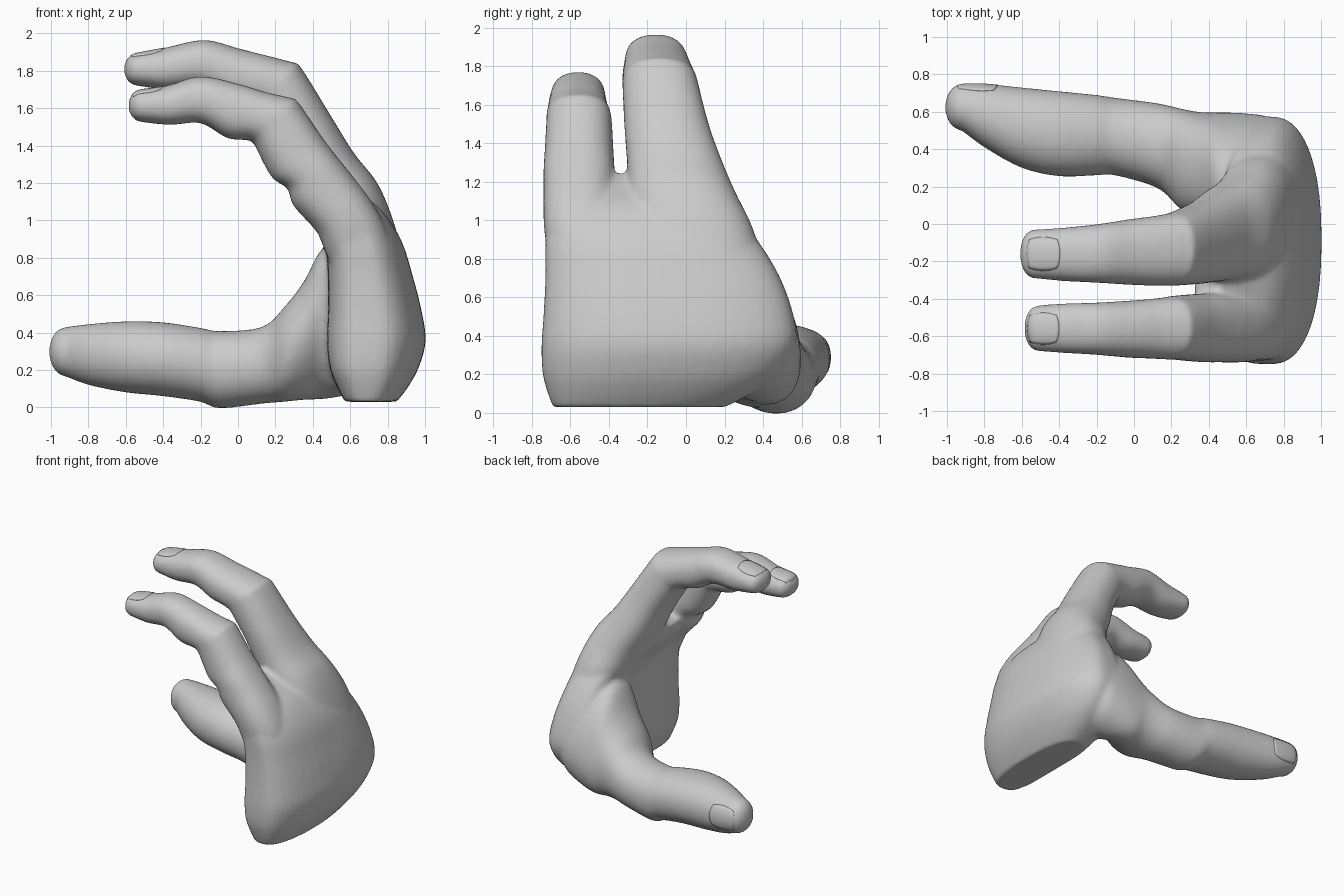
import bpy, bmesh, math
from mathutils import Vector

skin = bpy.data.materials.new("plain grey")
skin.diffuse_color = (0.6, 0.6, 0.6, 1)
SIDES = 40


def catmull(a, b, c, d, t):
    return [0.5 * (2*q + (r-p)*t + (2*p-5*q+4*r-s)*t*t + (3*q-p-3*r+s)*t**3)
            for p, q, r, s in zip(a, b, c, d)]


def loft(bm, keys, power=2.2, inner_power=None, tip=0.0, lean=0.0, steps=4):
    """Tube through sections: outer x, outer z, inner x, inner z, low y, high y."""
    n = len(keys)
    secs = []
    for i in range(n - 1):
        p = [keys[max(0, min(n-1, j))] for j in (i-1, i, i+1, i+2)]
        secs += [catmull(*p, k/steps) for k in range(steps)]
    secs.append(keys[-1])
    frames = []
    for ox, oz, ix, iz, y0, y1 in secs:
        c = Vector(((ox+ix)/2, (y0+y1)/2, (oz+iz)/2))
        a = Vector(((ox-ix)/2, 0, (oz-iz)/2))
        a.y = -lean * max(0, a.length - 0.2)
        frames.append((c, a, Vector((0, (y1-y0)/2, 0))))
    # rounded end
    if tip:
        c, a, b = frames[-1]
        d = a.cross(b).normalized()
        if d.dot(c - frames[-4][0]) < 0:
            d = -d
        for k in range(1, 7):
            ang = math.radians(k * 14)
            frames.append((c + d*tip*math.sin(ang), a*math.cos(ang), b*math.cos(ang)))
    rings = []
    for c, a, b in frames:
        ring = []
        for k in range(SIDES):
            t = 2 * math.pi * k / SIDES
            u, v = math.cos(t), math.sin(t)
            e = 2 / (inner_power if inner_power and u < 0 else power)
            u = math.copysign(abs(u) ** e, u)
            v = math.copysign(abs(v) ** e, v)
            ring.append(bm.verts.new(c + a*u + b*v))
        rings.append(ring)
    for r, s in zip(rings, rings[1:]):
        for k in range(SIDES):
            j = (k + 1) % SIDES
            bm.faces.new((r[k], r[j], s[j], s[k]))
    bm.faces.new(rings[0][::-1])
    bm.faces.new(rings[-1])


def finish(bm, name):
    bmesh.ops.recalc_face_normals(bm, faces=bm.faces)
    me = bpy.data.meshes.new(name)
    bm.to_mesh(me)
    bm.free()
    ob = bpy.data.objects.new(name, me)
    bpy.context.collection.objects.link(ob)
    me.materials.append(skin)
    for p in me.polygons:
        p.use_smooth = True
    return ob


bm = bmesh.new()

# palm, rising from the flat wrist to the web between the fingers
loft(bm, [
    (0.85, 0.03, 0.57, 0.03, -0.69, 0.20),
    (0.91, 0.11, 0.53, 0.11, -0.72, 0.36),
    (0.965, 0.21, 0.49, 0.21, -0.745, 0.49),
    (1.003, 0.35, 0.475, 0.35, -0.75, 0.57),
    (0.985, 0.50, 0.48, 0.50, -0.74, 0.56),
    (0.935, 0.70, 0.48, 0.70, -0.73, 0.49),
    (0.87, 0.90, 0.465, 0.87, -0.73, 0.38),
    (0.76, 1.06, 0.42, 0.96, -0.71, 0.27),
    (0.62, 1.16, 0.35, 1.07, -0.64, 0.16),
    (0.46, 1.25, 0.32, 1.17, -0.56, 0.06)], power=2.3, inner_power=4.0)

# little finger
loft(bm, [
    (0.85, 0.75, 0.52, 0.70, -0.70, -0.36),
    (0.795, 0.95, 0.46, 0.85, -0.73, -0.36),
    (0.715, 1.10, 0.42, 0.94, -0.74, -0.36),
    (0.61, 1.24, 0.295, 1.08, -0.74, -0.365),
    (0.53, 1.34, 0.265, 1.17, -0.74, -0.37),
    (0.45, 1.445, 0.18, 1.23, -0.735, -0.375),
    (0.32, 1.635, 0.095, 1.39, -0.725, -0.385),
    (0.28, 1.655, 0.08, 1.42, -0.725, -0.39),
    (0.15, 1.685, 0.04, 1.43, -0.72, -0.40),
    (0.00, 1.73, -0.06, 1.44, -0.715, -0.41),
    (-0.20, 1.77, -0.20, 1.52, -0.70, -0.42),
    (-0.38, 1.72, -0.36, 1.51, -0.69, -0.425),
    (-0.52, 1.70, -0.51, 1.525, -0.68, -0.435)], power=2.3, tip=0.072)

# index finger
loft(bm, [
    (0.90, 0.75, 0.52, 0.70, -0.30, 0.41),
    (0.83, 1.00, 0.44, 0.90, -0.30, 0.35),
    (0.745, 1.20, 0.38, 1.04, -0.30, 0.265),
    (0.62, 1.36, 0.30, 1.20, -0.305, 0.195),
    (0.49, 1.57, 0.21, 1.40, -0.32, 0.12),
    (0.335, 1.82, 0.10, 1.58, -0.33, 0.063),
    (0.29, 1.845, 0.08, 1.60, -0.33, 0.055),
    (0.15, 1.882, 0.03, 1.62, -0.33, 0.04),
    (0.00, 1.92, -0.06, 1.64, -0.325, 0.025),
    (-0.18, 1.965, -0.20, 1.71, -0.315, 0.00),
    (-0.38, 1.925, -0.38, 1.70, -0.305, -0.02),
    (-0.54, 1.895, -0.54, 1.72, -0.29, -0.03)], power=2.3, tip=0.07)

# thumb with the web that spreads into the palm
loft(bm, [
    (0.87, 0.55, 0.87, 0.26, 0.00, 0.46),
    (0.73, 0.74, 0.73, 0.13, -0.03, 0.56),
    (0.60, 0.86, 0.60, 0.07, -0.04, 0.57),
    (0.46, 0.86, 0.46, 0.045, 0.05, 0.57),
    (0.35, 0.67, 0.35, 0.04, 0.06, 0.59),
    (0.25, 0.54, 0.25, 0.03, 0.08, 0.615),
    (0.13, 0.43, 0.13, 0.02, 0.19, 0.645),
    (-0.10, 0.408, -0.10, -0.005, 0.26, 0.675),
    (-0.20, 0.425, -0.20, 0.03, 0.26, 0.69),
    (-0.40, 0.455, -0.40, 0.06, 0.255, 0.71),
    (-0.60, 0.46, -0.60, 0.08, 0.30, 0.73),
    (-0.80, 0.445, -0.80, 0.12, 0.41, 0.75),
    (-0.92, 0.43, -0.92, 0.165, 0.50, 0.75)], power=2.1, tip=0.09, lean=0.55)

# fuse the parts into one skin
hand = finish(bm, "hand")
rm = hand.modifiers.new("fuse", 'REMESH')
rm.mode = 'VOXEL'
rm.voxel_size = 0.016
rm.use_smooth_shade = True
sm = hand.modifiers.new("soften", 'SMOOTH')
sm.factor = 0.5
sm.iterations = 9


# nails: rounded patches laid onto the finger ends
def nail(name, centre, across, along_half, across_half, lift):
    bm = bmesh.new()
    n = 10
    grid = []
    for i in range(n + 1):
        row = []
        for j in range(n + 1):
            u, v = 2*i/n - 1, 2*j/n - 1
            p = Vector(centre) + Vector(lift) * 0.2
            p.x += along_half * u * math.sqrt(1 - 0.3*v*v)
            p += Vector(across) * across_half * v * math.sqrt(1 - 0.3*u*u)
            row.append(bm.verts.new(p))
        grid.append(row)
    for i in range(n):
        for j in range(n):
            bm.faces.new((grid[i][j], grid[i+1][j], grid[i+1][j+1], grid[i][j+1]))
    ob = finish(bm, name)
    w = ob.modifiers.new("lay", 'SHRINKWRAP')
    w.target = hand
    w.wrap_method = 'PROJECT'
    w.use_project_x = False
    w.use_project_y = lift[1] != 0
    w.use_project_z = lift[2] != 0
    w.use_negative_direction = True
    w.use_positive_direction = True
    s = ob.modifiers.new("thickness", 'SOLIDIFY')
    s.thickness = 0.005
    s.offset = 0


nail("little_finger_nail", (-0.485, -0.56, 1.70), (0, 1, 0), 0.085, 0.085, (0, 0, 1))
nail("index_finger_nail", (-0.485, -0.16, 1.90), (0, 1, 0), 0.09, 0.09, (0, 0, 1))
nail("thumb_nail", (-0.84, 0.75, 0.30), (0, 0, 1), 0.11, 0.09, (0, 1, 0))
